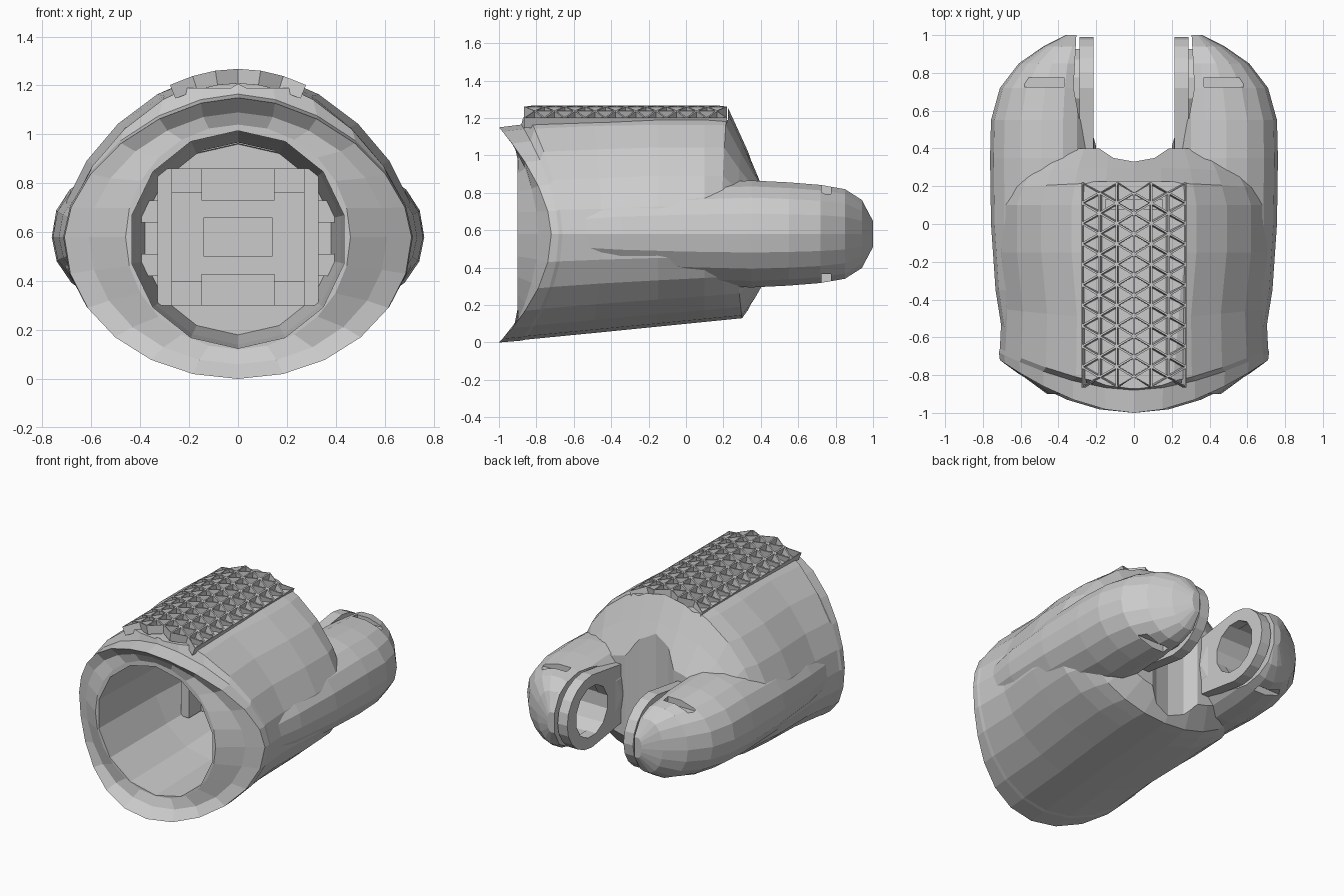
import bpy, bmesh, math
from mathutils import Matrix, Vector

if "Cube" in bpy.data.objects:
    bpy.data.objects.remove(bpy.data.objects["Cube"])

ZC = 0.58      # height of the mid seam


def make(name, bm):
    bmesh.ops.recalc_face_normals(bm, faces=bm.faces)
    me = bpy.data.meshes.new(name)
    bm.to_mesh(me)
    bm.free()
    ob = bpy.data.objects.new(name, me)
    bpy.context.collection.objects.link(ob)
    return ob


def loft(name, rings):
    """Skin a list of closed point rings and cap both ends."""
    bm = bmesh.new()
    vs = [[bm.verts.new(p) for p in r] for r in rings]
    n = len(vs[0])
    for a, b in zip(vs, vs[1:]):
        for i in range(n):
            j = (i + 1) % n
            bm.faces.new((a[i], a[j], b[j], b[i]))
    bm.faces.new(vs[0])
    bm.faces.new(vs[-1][::-1])
    return make(name, bm)


def ring(y, cx, w_out, w_in, bot, top, p=2.0, bow=0.0, n=24, side=1):
    """Rounded cross-section around the seam height; bow pushes the sides back."""
    pts = []
    for i in range(n):
        a = 2 * math.pi * i / n
        c, s = math.cos(a), math.sin(a)
        q = p if s > 0 else 2.0
        u = math.copysign(abs(c) ** (2 / q), c)
        v = math.copysign(abs(s) ** (2 / q), s)
        w = w_out if c > 0 else w_in
        h = (top - ZC) if s > 0 else (ZC - bot)
        pts.append((side * (cx + w * u), y + bow * c * c, ZC + h * v))
    return pts


def box(name, x0, x1, y0, y1, z0, z1):
    bm = bmesh.new()
    m = Matrix.Translation(((x0 + x1) / 2, (y0 + y1) / 2, (z0 + z1) / 2))
    bmesh.ops.create_cube(bm, size=1, matrix=m @ Matrix.Diagonal((x1 - x0, y1 - y0, z1 - z0, 1)))
    return make(name, bm)


def prism(name, pts, axis, lo, hi):
    """Extrude a 2D outline along x (points are y,z) or z (points are x,y)."""
    f = (lambda p, d: (d, p[0], p[1])) if axis == 'x' else (lambda p, d: (p[0], p[1], d))
    return loft(name, [[f(p, lo) for p in pts], [f(p, hi) for p in pts]])


def circle(cy, cz, r, n):
    return [(cy + r * math.cos(2 * math.pi * (i + .5) / n),
             cz + r * math.sin(2 * math.pi * (i + .5) / n)) for i in range(n)]


def boolean(ob, other, op):
    other.hide_render = True
    m = ob.modifiers.new(op, 'BOOLEAN')
    m.operation, m.object, m.solver = op, other, 'EXACT'
    bpy.context.view_layer.objects.active = ob
    bpy.ops.object.modifier_apply(modifier=m.name)
    bpy.data.objects.remove(other, do_unlink=True)


# Main shell: collar face, flared front rim, domed body, sloped rear
sections = [  # y, half width, bottom, top, upper power, bow
    (-.90, .46, .12, 1.04, 2.0, 0),
    (-.93, .61, .06, 1.09, 1.85, .14),
    (-1.0, .71, .00, 1.15, 1.75, .28),
    (-.88, .715, .01, 1.165, 1.75, .20),
    (-.86, .71, .015, 1.25, 1.65, .20),
    (-.50, .70, .05, 1.268, 1.65, .05),
    (-.15, .73, .085, 1.268, 1.75, 0),
    (.10, .73, .11, 1.268, 1.75, 0),
    (.22, .69, .122, 1.265, 1.75, -.03),
    (.30, .64, .13, 1.09, 1.8, -.03),
    (.40, .53, .27, .87, 2.0, 0),
]
body = loft("shell", [ring(y, 0, w, w, b, t, p, bow) for y, w, b, t, p, bow in sections])

# Fork arms along both sides
arm_sections = [  # y, centre x, outer x, half height
    (-.62, .42, .69, .20), (-.35, .42, .733, .245), (0, .42, .757, .275),
    (.35, .42, .762, .29), (.55, .42, .757, .28), (.72, .41, .71, .266),
    (.85, .39, .61, .243), (.94, .36, .48, .185), (1.0, .33, .36, .07),
]
for s in (1, -1):
    arm = loft("arm", [ring(y, cx, xo - cx, min(.24, cx - .2), ZC - h, ZC + h, 2.2, 0, 18, s)
                       for y, cx, xo, h in arm_sections])
    boolean(body, arm, 'UNION')

# Slot between the forks, with a rounded root
half = [(.30, 1.1), (.32, .72), (.29, .56), (.22, .48), (.20, .41), (.11, .35)]
slot = half + [(0, .33)] + [(-x, y) for x, y in reversed(half)]
boolean(body, prism("slot_cut", slot, 'z', -.2, 1.5), 'DIFFERENCE')

# Round cavity behind the collar, narrowing towards the back
bore = [[(x, y, z) for x, z in circle(0, .57, r, 14)]
        for y, r in ((-1.1, .445), (-.88, .445), (-.3, .43), (.16, .39))]
boolean(body, loft("bore_cut", bore), 'DIFFERENCE')

# Rear window in the cavity, lattice recess and its vent
for b in ((-.14, .14, .1, .25, .50, .66), (-.28, .28, -.87, .225, 1.19, 1.5),
          (-.15, .15, .08, .13, .9, 1.3)):
    boolean(body, box("cut", *b), 'DIFFERENCE')

# Pivot sockets and screw notches in the arms
for s in (1, -1):
    lo, hi = sorted((s * .15, s * .46))
    boolean(body, prism("socket_cut", circle(.72, ZC, .18, 12), 'x', lo, hi), 'DIFFERENCE')
    lo, hi = sorted((s * .37, s * .58))
    for z0, z1 in ((.795, 1.0), (.15, .365)):
        boolean(body, box("notch_cut", lo, hi, .725, .775, z0, z1), 'DIFFERENCE')

# Pivot plates: ringed cheeks just inside each fork
for s, name in ((1, "pivot_plate_right"), (-1, "pivot_plate_left")):
    lo, hi = sorted((s * .215, s * .288))
    outline = [(.72 + .27 * math.cos(a), ZC + .25 * math.sin(a))
               for a in (math.pi * (k / 10 - .5) for k in range(11))]
    outline += [(.38, ZC + .20), (.38, ZC - .20)]
    plate = prism(name, outline, 'x', lo, hi)
    boolean(plate, prism("hole_cut", circle(.72, ZC, .175, 12), 'x', lo - .1, hi + .1), 'DIFFERENCE')
    # spacer web joining the plate to the arm
    lo, hi = sorted((s * .28, s * .36))
    web = prism(name + "_web", circle(.72, ZC, .215, 12), 'x', lo, hi)
    boolean(web, prism("hole_cut", circle(.72, ZC, .18, 12), 'x', lo - .1, hi + .1), 'DIFFERENCE')

# Mounting frame inside the cavity
for s, tag in ((1, "right"), (-1, "left")):
    a, b = sorted((s * .27, s * .33))
    box("frame_post_" + tag, a, b, -.15, .17, .30, .86)
    a, b = sorted((s * .15, s * .28))
    for z0, lvl in ((.30, "lower"), (.76, "upper")):
        box(f"frame_corner_{lvl}_{tag}", a, b, -.02, .17, z0, z0 + .10)
    a, b = sorted((s * .32, s * .41))
    for z0, lvl in ((.42, "lower"), (.64, "upper")):
        box(f"frame_tab_{lvl}_{tag}", a, b, -.02, .17, z0, z0 + .09)
for z0, lvl in ((.30, "lower"), (.73, "upper")):
    box("frame_bar_" + lvl, -.15, .15, -.12, .17, z0, z0 + .13)

# Triangular lattice pad following the curve of the top
bm = bmesh.new()
COLS, ROWS, X0, DX, DY = 6, 10, -.278, .556 / 6, .1085
grid = []
for i in range(COLS + 1):
    x = X0 + i * DX
    grid.append([bm.verts.new((x, -.865 + (j + .5 * (i % 2)) * DY, 1.268 - .85 * x * x))
                 for j in range(ROWS + (i % 2 == 0))])
for i in range(COLS):
    even, odd = (grid[i], grid[i + 1]) if i % 2 == 0 else (grid[i + 1], grid[i])
    for j in range(ROWS):
        tris = [(even[j], odd[j], even[j + 1])]
        if j + 1 < ROWS:
            tris.append((odd[j], odd[j + 1], even[j + 1]))
        for t in tris:
            bm.faces.new(t)
bmesh.ops.recalc_face_normals(bm, faces=bm.faces)
inner = list(bm.faces)
bmesh.ops.inset_individual(bm, faces=inner, thickness=.010)
bmesh.ops.delete(bm, geom=inner, context='FACES')
lattice = make("lattice_pad", bm)
mod = lattice.modifiers.new("depth", 'SOLIDIFY')
mod.thickness, mod.offset = .06, -1 if lattice.data.polygons[0].normal.z > 0 else 1
